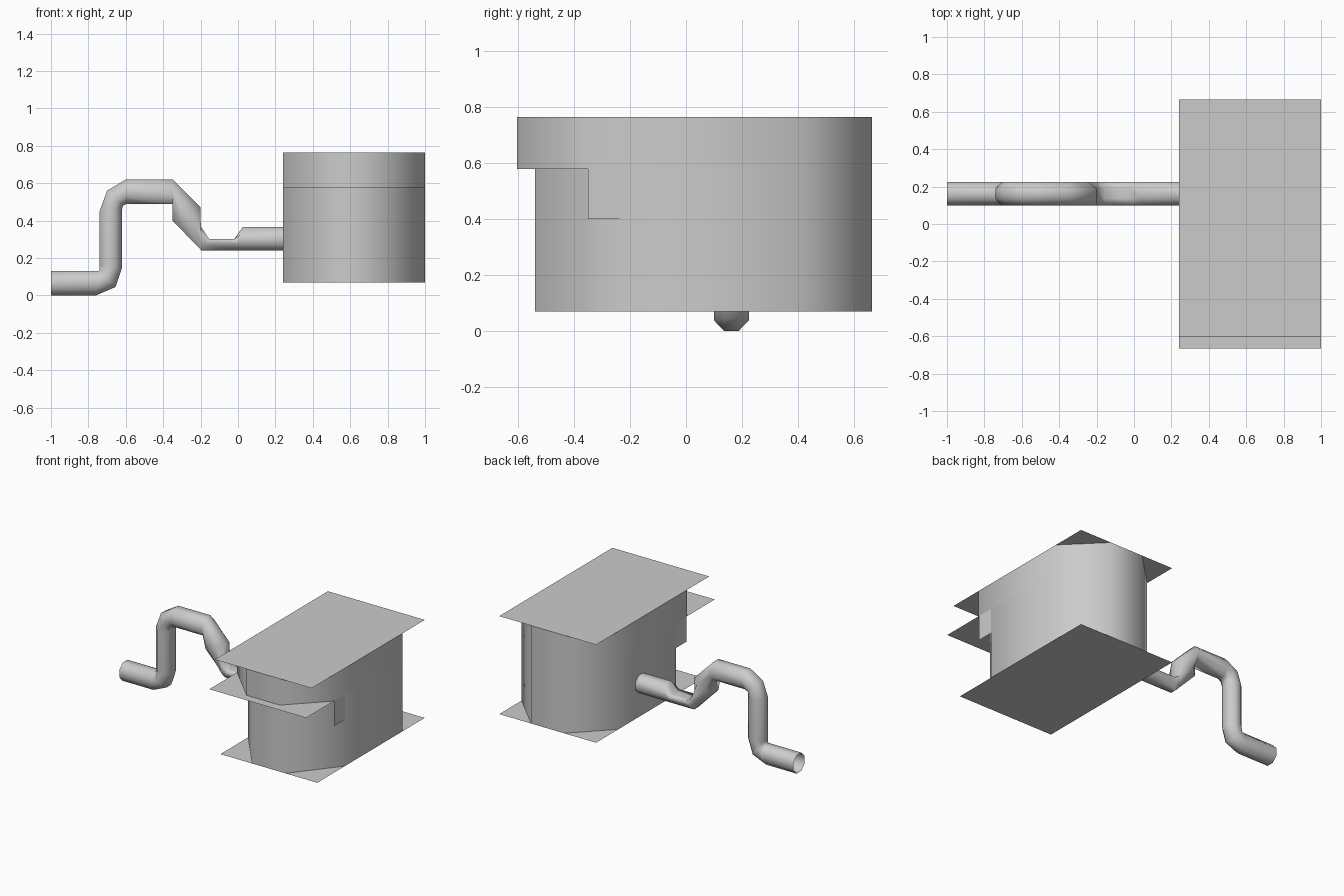
import bpy
import bmesh
import math

cube = bpy.data.objects.get("Cube")
if cube:
    bpy.data.objects.remove(cube, do_unlink=True)

grey = bpy.data.materials.new("plain grey")
grey.use_nodes = True
grey.diffuse_color = (0.6, 0.6, 0.6, 1)
grey.node_tree.nodes["Principled BSDF"].inputs["Base Color"].default_value = grey.diffuse_color

LEFT, RIGHT, BACK = 1.0, 0.24, 0.665
BASE_Z, SHELF_Z, TOP_Z = 0.07, 0.578, 0.765


def loft(name, rings, smooth=True):
    """Join equally sized closed rings of points into an open shell."""
    bm = bmesh.new()
    loops = [[bm.verts.new(p) for p in ring] for ring in rings]
    for a, b in zip(loops, loops[1:]):
        n = len(a)
        for i in range(n):
            j = (i + 1) % n
            bm.faces.new((a[i], a[j], b[j], b[i]))
    finish(name, bm, smooth)


def sheet(name, points):
    """A single flat sheet."""
    bm = bmesh.new()
    bm.faces.new([bm.verts.new(p) for p in points])
    finish(name, bm, False)


def finish(name, bm, smooth):
    bmesh.ops.recalc_face_normals(bm, faces=bm.faces)
    mesh = bpy.data.meshes.new(name)
    bm.to_mesh(mesh)
    bm.free()
    for poly in mesh.polygons:
        poly.use_smooth = smooth
    mesh.materials.append(grey)
    bpy.context.collection.objects.link(bpy.data.objects.new(name, mesh))


def outline(front, cut_y, z, cut_x=0.25):
    """Rectangle with four cut corners."""
    back_y = BACK - 0.25
    half = [(RIGHT, back_y), (RIGHT, front + cut_y), (RIGHT + cut_x, front)]
    other = [(LEFT + RIGHT - x, y) for x, y in reversed(half)]
    tail = [(LEFT - cut_x, BACK), (RIGHT + cut_x, BACK)]
    return [(x, y, z) for x, y in half + other + tail]


def plate(name, front, back, z):
    sheet(name, [(RIGHT, front, z), (LEFT, front, z), (LEFT, back, z), (RIGHT, back, z)])


# Box walls: lower body and the overhanging upper part
loft("lower_body", [outline(-0.54, 0.31, z) for z in (BASE_Z, SHELF_Z)])
loft("upper_body", [outline(-0.603, 0.25, z) for z in (SHELF_Z, TOP_Z)])

# Rectangular plates
plate("base_plate", -0.54, BACK, BASE_Z)
plate("shelf_plate", -0.665, -0.35, SHELF_Z)
plate("top_plate", -0.603, BACK, TOP_Z)

# Side flaps hanging below the upper part
for name, x in (("left_flap", LEFT), ("right_flap", RIGHT)):
    sheet(name, [(x, -0.35, 0.4), (x, -0.23, 0.4), (x, -0.23, SHELF_Z), (x, -0.35, SHELF_Z)])

# Crank: each section is outer (x, z), inner (x, z), and whether its top half is cut away
sections = [
    ((-1, 0.13), (-1, 0), False),
    ((-0.745, 0.13), (-0.76, 0), False),
    ((-0.74, 0.135), (-0.655, 0.045), False),
    ((-0.74, 0.16), (-0.62, 0.15), False),
    ((-0.74, 0.45), (-0.62, 0.46), False),
    ((-0.7, 0.56), (-0.615, 0.48), False),
    ((-0.6, 0.62), (-0.595, 0.49), False),
    ((-0.35, 0.62), (-0.35, 0.49), False),
    ((-0.2, 0.47), (-0.35, 0.40), False),
    ((-0.2, 0.37), (-0.195, 0.24), False),
    ((-0.115, 0.365), (-0.195, 0.24), True),
    ((-0.02, 0.365), (-0.02, 0.24), True),
    ((0.025, 0.365), (0.0, 0.24), False),
    ((RIGHT, 0.365), (RIGHT, 0.24), False),
]
SIDES, CRANK_Y, RADIUS = 8, 0.162, 0.0625
rings = []
for (ox, oz), (ix, iz), cut in sections:
    ring = []
    for k in range(SIDES):
        a = 2 * math.pi * (k + 0.5) / SIDES
        u, v = (f(a) / math.cos(math.pi / SIDES) for f in (math.cos, math.sin))
        t = (min(v, 0) if cut else v) / 2 + 0.5
        ring.append((ix + (ox - ix) * t, CRANK_Y + RADIUS * u, iz + (oz - iz) * t))
    rings.append(ring)
loft("crank", rings)
